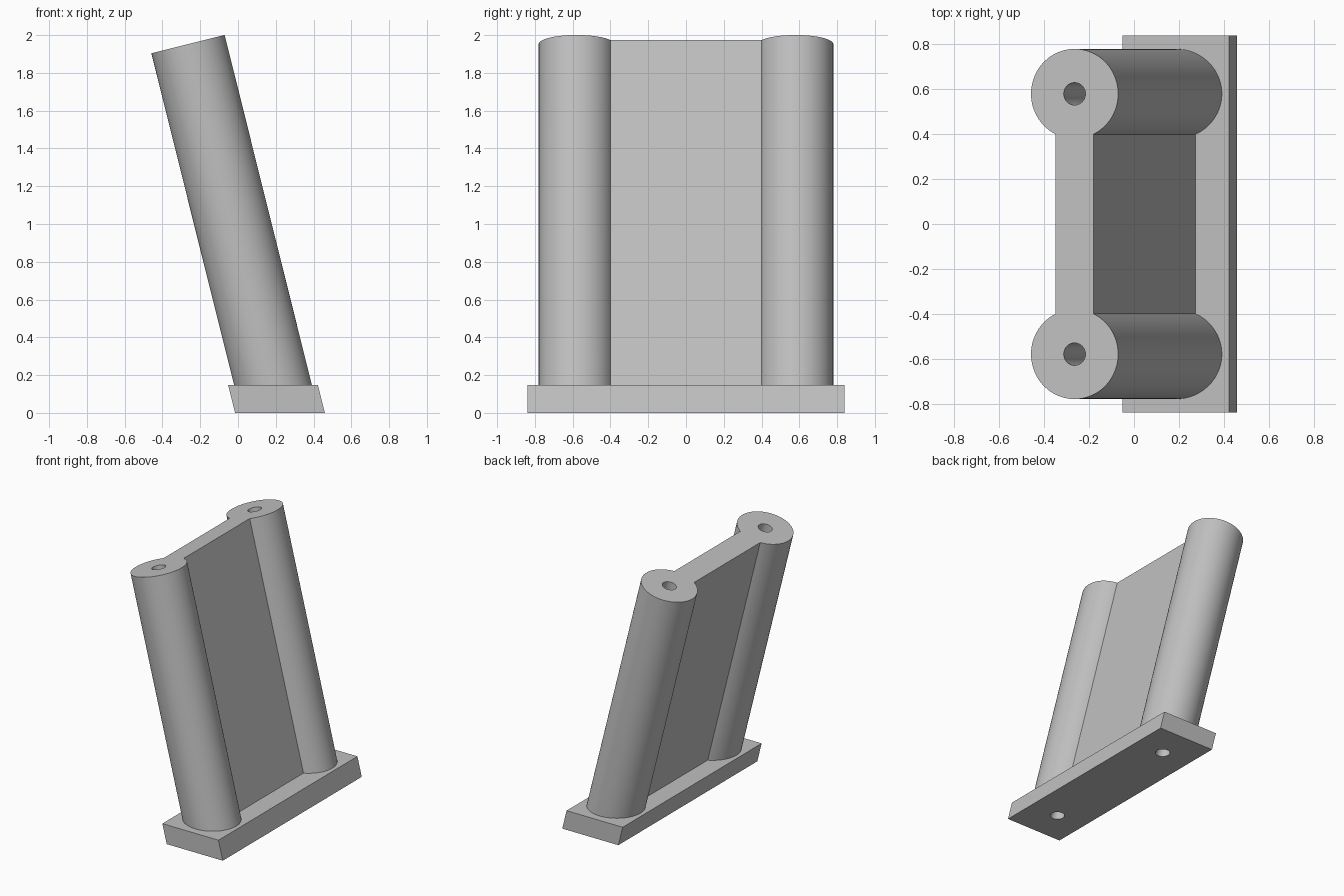
import bpy
import bmesh
from math import cos, sin, tan, radians, sqrt, atan2, pi
from mathutils import Vector

LEAN = radians(14)
AXIS = Vector((-sin(LEAN), 0, cos(LEAN)))
FOOT_X = 0.222          # where the leaning axis meets the ground
BASE_TOP = 0.147
POST_Y, POST_R, HOLE_R = 0.58, 0.2, 0.05
WEB_HALF = 0.0865
LENGTH = 2.012          # along the axis, ground to top face

if "Cube" in bpy.data.objects:
    bpy.data.objects.remove(bpy.data.objects["Cube"])

grey = bpy.data.materials.new("plain grey")
grey.use_nodes = True
colour = (0.53, 0.53, 0.53, 1)
grey.diffuse_color = colour
grey.node_tree.nodes["Principled BSDF"].inputs["Base Color"].default_value = colour


def on_axis(u, y, along):
    """Point at u across and y sideways, on the square cut at a distance along the axis."""
    return Vector((FOOT_X + u * cos(LEAN), y, u * sin(LEAN))) + AXIS * along


def on_level(u, y, z):
    """The same line of the leaning prism, met by a level plane."""
    p = on_axis(u, y, 0)
    return p + AXIS * ((z - p.z) / AXIS.z)


def prism(name, lower, upper):
    """Closed solid between two matching outlines."""
    bm = bmesh.new()
    low = [bm.verts.new(p) for p in lower]
    high = [bm.verts.new(p) for p in upper]
    bm.faces.new(low[::-1])
    bm.faces.new(high)
    for i in range(len(low)):
        j = (i + 1) % len(low)
        bm.faces.new((low[i], low[j], high[j], high[i]))
    bmesh.ops.recalc_face_normals(bm, faces=bm.faces)
    mesh = bpy.data.meshes.new(name)
    bm.to_mesh(mesh)
    bm.free()
    mesh.materials.append(grey)
    obj = bpy.data.objects.new(name, mesh)
    bpy.context.collection.objects.link(obj)
    return obj


# Outline of two round posts joined by a flat web
gap = atan2(WEB_HALF, sqrt(POST_R ** 2 - WEB_HALF ** 2))
STEPS = 64
outline = []
for side in (1, -1):
    for i in range(STEPS + 1):
        a = -side * pi / 2 + gap + (2 * pi - 2 * gap) * i / STEPS
        outline.append((POST_R * cos(a), side * POST_Y + POST_R * sin(a)))

column = prism("twin_post_column",
               [on_level(u, y, BASE_TOP) for u, y in outline],
               [on_axis(u, y, LENGTH) for u, y in outline])

# Slanted foot plate
half_x, half_y = 0.2375 * cos(LEAN), 0.84
corners = [(-half_x, -half_y), (half_x, -half_y), (half_x, half_y), (-half_x, half_y)]
base = prism("base_plate",
             [on_level(u, y, 0) for u, y in corners],
             [on_level(u, y, BASE_TOP) for u, y in corners])

# Bore through each post and the plate
for side in (1, -1):
    ring = [(HOLE_R * cos(2 * pi * i / 32), side * POST_Y + HOLE_R * sin(2 * pi * i / 32))
            for i in range(32)]
    cutter = prism("bore_cutter", [on_axis(u, y, -0.2) for u, y in ring],
                   [on_axis(u, y, LENGTH + 0.2) for u, y in ring])
    cutter.hide_render = True
    for part in (column, base):
        cut = part.modifiers.new("bore", "BOOLEAN")
        cut.operation = "DIFFERENCE"
        cut.solver = "EXACT"
        cut.object = cutter
        bpy.ops.object.select_all(action="DESELECT")
        part.select_set(True)
        bpy.context.view_layer.objects.active = part
        bpy.ops.object.modifier_apply(modifier=cut.name)
    bpy.data.objects.remove(cutter)

# Smooth round walls, crisp edges
for part in (column, base):
    bpy.ops.object.select_all(action="DESELECT")
    part.select_set(True)
    bpy.context.view_layer.objects.active = part
    bpy.ops.object.shade_smooth_by_angle(angle=radians(30))
